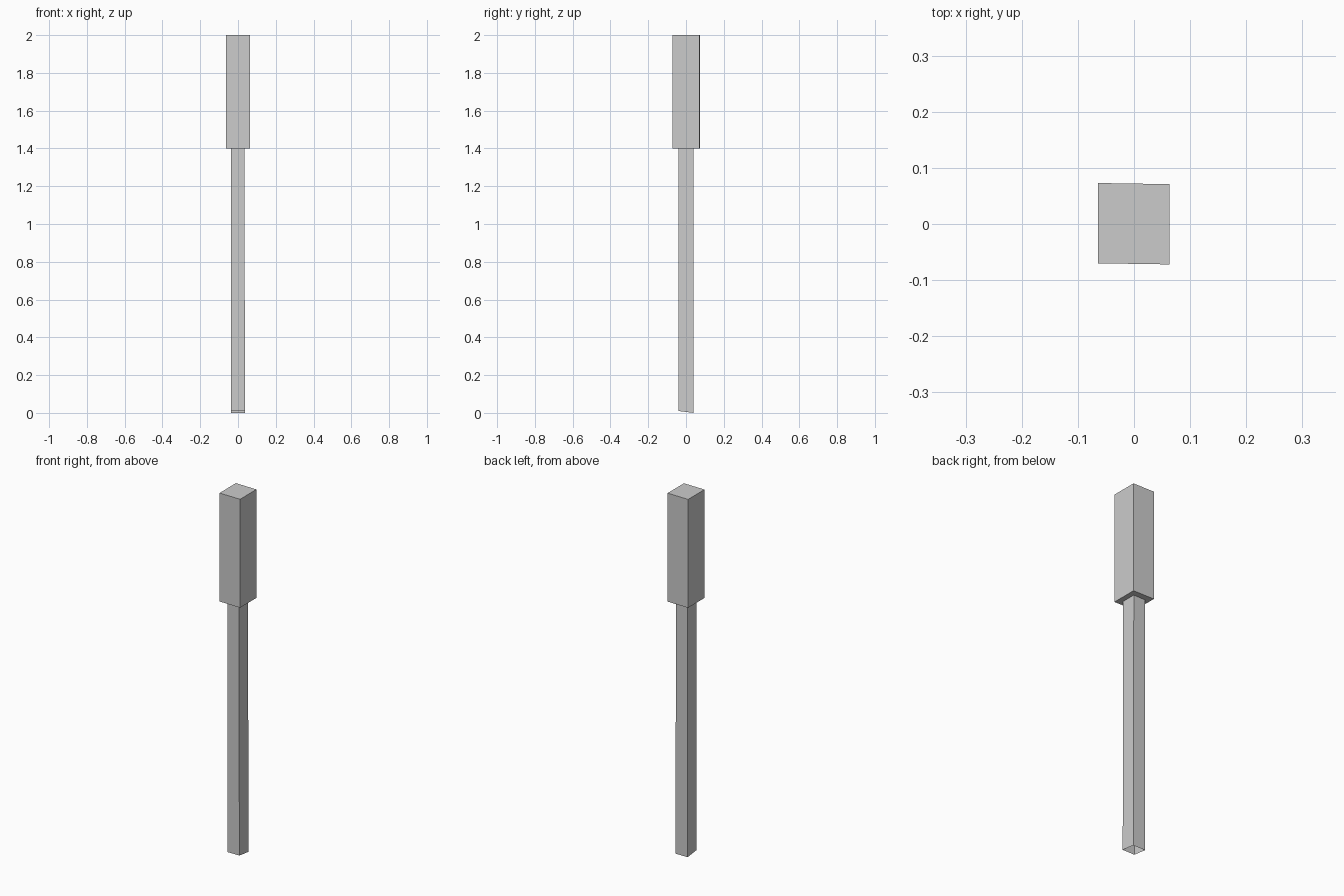
import bpy, bmesh

if "Cube" in bpy.data.objects:
    bpy.data.objects.remove(bpy.data.objects["Cube"])


def prism(name, bottom, top, open_bottom=False):
    """Four-sided flat-faced bar from two loops of corner points."""
    bm = bmesh.new()
    lo = [bm.verts.new(p) for p in bottom]
    hi = [bm.verts.new(p) for p in top]
    for i in range(4):
        j = (i + 1) % 4
        bm.faces.new((lo[i], lo[j], hi[j], hi[i]))
    if not open_bottom:
        bm.faces.new(lo[::-1])
        bm.faces.new(hi)
    me = bpy.data.meshes.new(name)
    bm.to_mesh(me)
    bm.free()
    ob = bpy.data.objects.new(name, me)
    bpy.context.collection.objects.link(ob)
    return ob


def loop(x0, x1, y0, y1, z_front, z_back, skew=0.0):
    return [(x0, y0 + skew, z_front), (x1, y0 - skew, z_front),
            (x1, y1 - skew, z_back), (x0, y1 + skew, z_back)]


# Slim shaft, hollow at the slightly slanted foot, ending inside the head's underside
prism("shaft",
      loop(-0.037, 0.037, -0.041, 0.039, 0.01, 0.0),
      loop(-0.037, 0.034, -0.041, 0.039, 1.4, 1.4),
      open_bottom=True)

# Thicker block-shaped head
prism("head",
      loop(-0.064, 0.063, -0.071, 0.072, 1.4, 1.4, 0.001),
      loop(-0.064, 0.063, -0.071, 0.072, 2.0, 2.0, 0.001))
